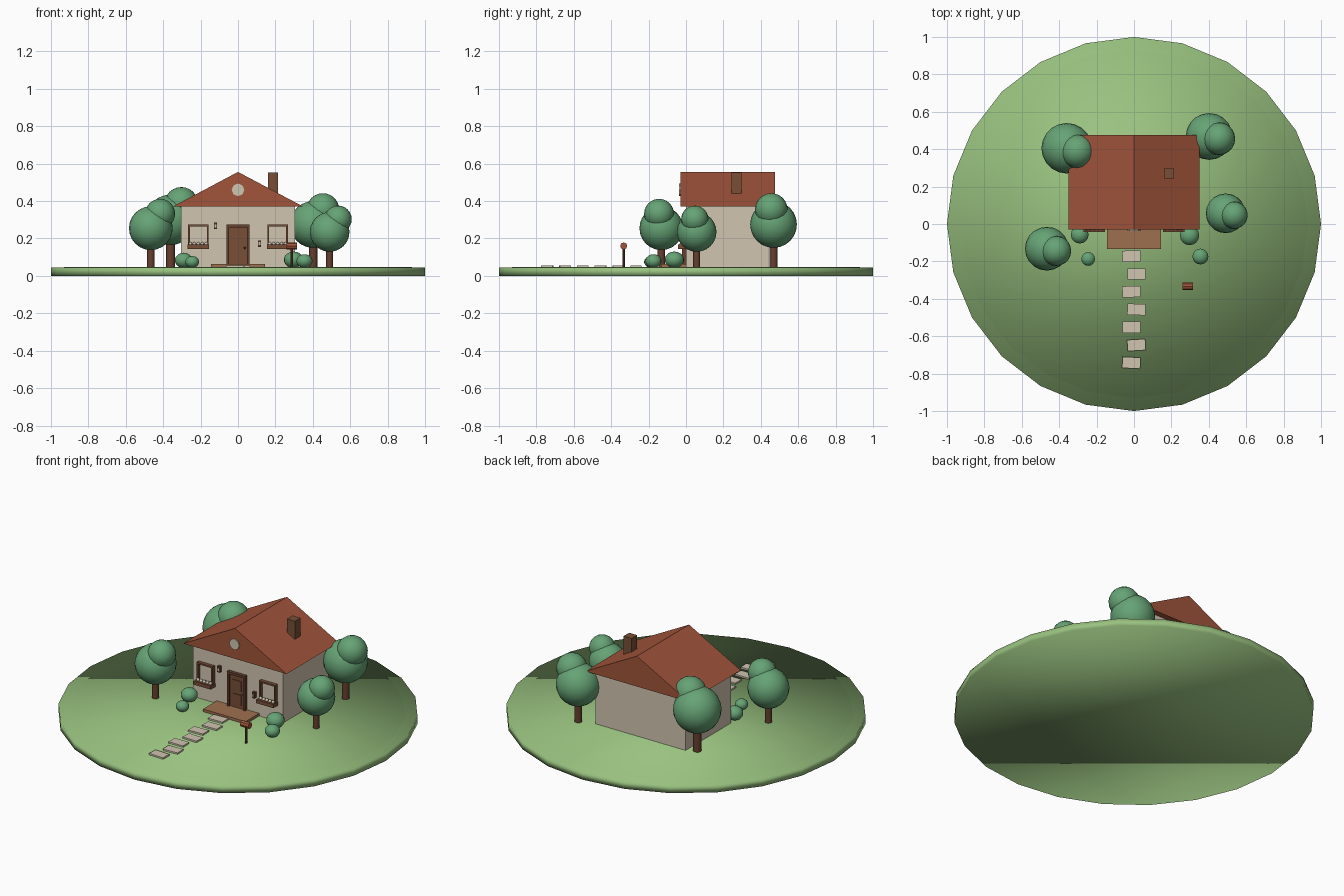
import bpy
import bmesh
import math
from mathutils import Matrix, Vector

if "Cube" in bpy.data.objects:
    bpy.data.objects.remove(bpy.data.objects["Cube"], do_unlink=True)


def material(name, *srgb):
    linear = [((c + 0.055) / 1.055) ** 2.4 for c in srgb] + [1]
    m = bpy.data.materials.new(name)
    m.use_nodes = True
    m.diffuse_color = linear
    m.node_tree.nodes["Principled BSDF"].inputs["Base Color"].default_value = linear
    return m


GRASS = material("grass green", 0.60, 0.76, 0.50)
LEAF = material("leaf green", 0.40, 0.64, 0.46)
BARK = material("bark brown", 0.40, 0.25, 0.18)
CREAM = material("cream", 0.82, 0.77, 0.69)
TILE = material("roof red", 0.63, 0.33, 0.23)
WOOD = material("door brown", 0.47, 0.31, 0.21)
DECK = material("deck brown", 0.62, 0.44, 0.31)
GROUND = 0.047


def finish(name, bm, mat, smooth=None):
    bmesh.ops.recalc_face_normals(bm, faces=bm.faces)
    mesh = bpy.data.meshes.new(name)
    bm.to_mesh(mesh)
    bm.free()
    mesh.materials.append(mat)
    obj = bpy.data.objects.new(name, mesh)
    bpy.context.collection.objects.link(obj)
    if smooth is not None:
        bpy.ops.object.select_all(action="DESELECT")
        obj.select_set(True)
        bpy.context.view_layer.objects.active = obj
        if smooth:
            bpy.ops.object.shade_smooth_by_angle(angle=math.radians(smooth))
        else:
            bpy.ops.object.shade_smooth()
    return obj


def add_box(bm, centre, size, turn=0):
    m = (Matrix.Translation(centre) @ Matrix.Rotation(turn, 4, "Z")
         @ Matrix.Diagonal((*size, 1)))
    bmesh.ops.create_cube(bm, size=1, matrix=m)


def box(name, centre, size, mat, turn=0):
    bm = bmesh.new()
    add_box(bm, centre, size, turn)
    return finish(name, bm, mat)


def ball(name, centre, r, mat, segments=20, squash=1):
    bm = bmesh.new()
    m = Matrix.Translation(centre) @ Matrix.Diagonal((1, 1, squash, 1))
    bmesh.ops.create_uvsphere(bm, u_segments=segments, v_segments=segments * 3 // 5,
                              radius=r, matrix=m)
    return finish(name, bm, mat, 0)


def rod(name, start, end, r, mat, sides=12, smooth=40):
    a, b = Vector(start), Vector(end)
    m = Matrix.Translation((a + b) / 2) @ (b - a).to_track_quat("Z", "Y").to_matrix().to_4x4()
    bm = bmesh.new()
    bmesh.ops.create_cone(bm, cap_ends=True, segments=sides, radius1=r, radius2=r,
                          depth=(b - a).length, matrix=m)
    return finish(name, bm, mat, smooth)


# Round lawn with a slightly raised centre
rod("lawn", (0, 0, 0), (0, 0, 0.045), 1, GRASS, 24, 0)
rod("lawn_centre", (0, 0, 0.03), (0, 0, GROUND), 0.93, GRASS, 24, 0)

# House walls
box("walls", (0, 0.22, 0.21), (0.61, 0.44, 0.33), CREAM)

# Solid gabled roof
bm = bmesh.new()
ends = [[bm.verts.new((x, y, z)) for x, z in ((-0.35, 0.37), (0.35, 0.37), (0, 0.556))]
        for y in (-0.03, 0.475)]
for end in ends:
    bm.faces.new(end)
for i in range(3):
    j = (i + 1) % 3
    bm.faces.new((ends[0][i], ends[0][j], ends[1][j], ends[1][i]))
finish("roof", bm, TILE)

# Chimney and round gable window
box("chimney", (0.188, 0.27, 0.49), (0.054, 0.054, 0.126), WOOD)
rod("gable_window", (0, -0.037, 0.46), (0, -0.02, 0.46), 0.034, CREAM, 8)

# Porch, door frame and panelled door
box("porch", (0, -0.063, 0.053), (0.288, 0.14, 0.02), DECK)
bm = bmesh.new()
for x in (-0.054, 0.054):
    add_box(bm, (x, -0.008, 0.158), (0.014, 0.026, 0.22))
add_box(bm, (0, -0.008, 0.267), (0.122, 0.026, 0.014))
finish("door_frame", bm, BARK)
box("door", (0, -0.004, 0.158), (0.1, 0.012, 0.21), WOOD)
for z in (0.115, 0.2):
    box("door_panel", (0, -0.011, z), (0.062, 0.006, 0.062), WOOD)
ball("door_knob", (0.036, -0.016, 0.15), 0.006, BARK, 10)

# Framed windows with flower boxes
for side, x in (("left", 0.212), ("right", -0.212)):
    bm = bmesh.new()
    for dx in (-0.05, 0.05):
        add_box(bm, (x + dx, -0.008, 0.215), (0.01, 0.026, 0.12))
    for z in (0.16, 0.27):
        add_box(bm, (x, -0.008, z), (0.11, 0.026, 0.01))
    finish(side + "_window_frame", bm, WOOD)
    box(side + "_flower_box", (x, -0.022, 0.156), (0.116, 0.044, 0.022), WOOD)
    for i in range(5):
        ball(side + "_flower", (x + (i - 2) * 0.021, -0.024, 0.171), 0.01, CREAM, 10)

# Wall lamp and door bell plate
for name, x, z in (("wall_lamp", -0.12, 0.268), ("bell_plate", 0.115, 0.172)):
    box(name, (x, -0.008, z), (0.018, 0.02, 0.036), BARK)
    box(name + "_face", (x, -0.019, z), (0.009, 0.004, 0.016), CREAM)

# Stepping stones, alternating from side to side
turns = (0.03, 0, 0.03, -0.04, 0, 0.06, -0.05)
for i, turn in enumerate(turns):
    x = 0.013 if i % 2 else -0.014
    box("stepping_stone", (x, -0.172 - i * 0.095, 0.05), (0.097, 0.06, 0.013), CREAM, turn)

# Letter box on a post
rod("letter_box_post", (0.288, -0.333, 0.04), (0.288, -0.333, 0.15), 0.007, BARK, 8)
rod("letter_box", (0.26, -0.333, 0.16), (0.315, -0.333, 0.16), 0.019, TILE, 8)

# Trees: trunk, large crown, small crown (offset x, y, z and radius)
trees = (
    ("back_right_tree", (-0.36, 0.405, 0.30), 0.135, (0.057, -0.016, 0.085), 0.09),
    ("front_right_tree", (-0.466, -0.132, 0.255), 0.117, (0.05, -0.012, 0.077), 0.08),
    ("front_left_tree", (0.49, 0.057, 0.235), 0.106, (0.045, -0.01, 0.068), 0.073),
    ("back_left_tree", (0.402, 0.468, 0.275), 0.125, (0.052, -0.012, 0.08), 0.087),
)
for name, crown, r, offset, small in trees:
    x, y, z = crown
    rod(name + "_trunk", (x, y, 0.04), (x, y, z), r * 0.175, BARK)
    ball(name + "_crown", crown, r, LEAF)
    ball(name + "_top", Vector(crown) + Vector(offset), small, LEAF)

# Bushes beside the house
for x, y, r in ((-0.29, -0.057, 0.048), (-0.245, -0.187, 0.037),
                (0.297, -0.062, 0.052), (0.355, -0.174, 0.043)):
    ball("bush", (x, y, GROUND + r * 0.75), r, LEAF, 16, 0.85)
